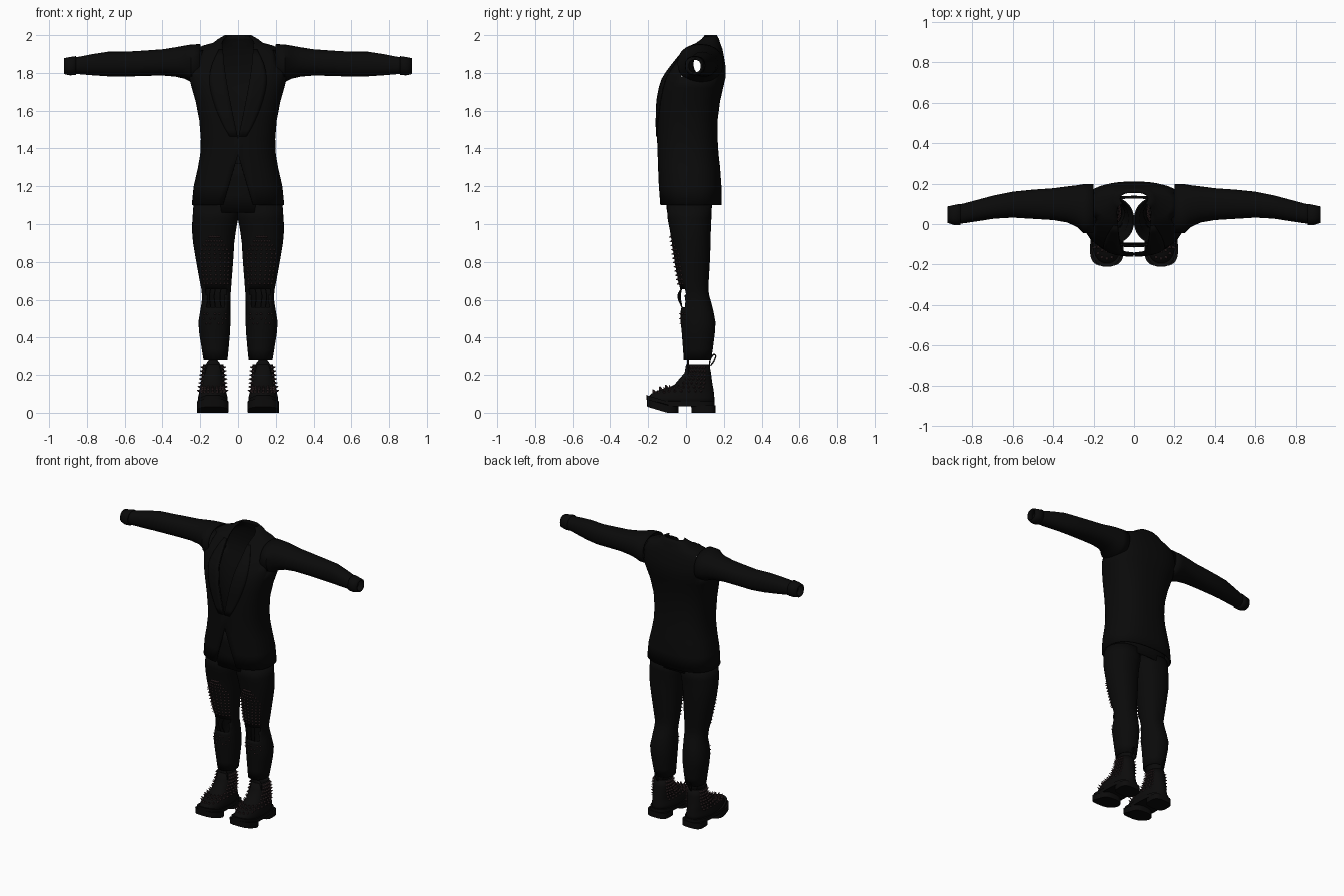
import bpy, bmesh, math
from mathutils import Vector

cube = bpy.data.objects.get("Cube")
if cube:
    bpy.data.objects.remove(cube, do_unlink=True)


def material(name, rgb):
    m = bpy.data.materials.new(name)
    m.use_nodes = True
    m.diffuse_color = (*rgb, 1)
    b = m.node_tree.nodes["Principled BSDF"]
    b.inputs["Base Color"].default_value = (*rgb, 1)
    b.inputs["Roughness"].default_value = 0.9
    return m


CLOTH = material("black cloth", (0.003, 0.003, 0.003))
LEATHER = material("black leather", (0.0035, 0.0033, 0.0033))
STUD = material("dark rose studs", (0.05, 0.028, 0.03))


def finish(name, bm, mat, thick=0, mirror=False, smooth=True):
    me = bpy.data.meshes.new(name)
    bm.to_mesh(me)
    bm.free()
    ob = bpy.data.objects.new(name, me)
    bpy.context.collection.objects.link(ob)
    me.materials.append(mat)
    if thick:
        s = ob.modifiers.new("thickness", 'SOLIDIFY')
        s.thickness, s.offset = thick, -1
    if mirror:
        ob.modifiers.new("mirror", 'MIRROR')
    if smooth:
        bpy.ops.object.select_all(action='DESELECT')
        ob.select_set(True)
        bpy.context.view_layer.objects.active = ob
        bpy.ops.object.shade_smooth_by_angle(angle=math.radians(40))
    return ob


def ring_point(ring, t, p=1.0, axis='z'):
    """Point on a superellipse ring (station, a0, a1, b0, b1); t = 0 is the front."""
    s, a0, a1, b0, b1 = ring[:5]
    bend = lambda v: math.copysign(abs(v) ** p, v)
    a = (a0 + a1) / 2 + (a1 - a0) / 2 * bend(math.sin(t))
    b = (b0 + b1) / 2 - (b1 - b0) / 2 * bend(math.cos(t))
    return Vector((a, b, s)) if axis == 'z' else Vector((s, a, b))


def between(rings, s):
    """Ring interpolated at station s."""
    for r, q in zip(rings, rings[1:]):
        if r[0] <= s <= q[0]:
            f = (s - r[0]) / (q[0] - r[0])
            return [u + (v - u) * f for u, v in zip(r, q)]
    return rings[-1]


def start_angle(ring, p):
    """Angle at which a front opening of half width ring[5] begins."""
    return math.asin(min(1, 2 * ring[5] / (ring[2] - ring[1])) ** (1 / p))


def loft(rings, p=1.0, axis='z', n=36, split=False, cap=False):
    bm = bmesh.new()
    rows = []
    for r in rings:
        t0 = start_angle(r, p) if split else 0
        count = n + 1 if split else n
        rows.append([bm.verts.new(ring_point(r, t0 + (math.tau - 2 * t0) * i / n, p, axis))
                     for i in range(count)])
    for a, b in zip(rows, rows[1:]):
        for i in range(n):
            j = i + 1 if split else (i + 1) % n
            bm.faces.new((a[i], a[j], b[j], b[i]))
    if cap:
        bm.faces.new(rows[0])
        bm.faces.new(rows[-1])
    bmesh.ops.remove_doubles(bm, verts=bm.verts, dist=0.0005)
    bmesh.ops.recalc_face_normals(bm, faces=bm.faces)
    return bm


def drop_faces(bm, rule):
    gone = [f for f in bm.faces if rule(f.calc_center_median())]
    bmesh.ops.delete(bm, geom=gone, context='FACES')


def studs(name, rings, spots, size, height, p=1.0):
    """Small spikes standing on a lofted surface at (station, angle) spots."""
    bm = bmesh.new()
    for s, t in spots:
        at = lambda ds, dt: ring_point(between(rings, s + ds), t + dt, p)
        c = at(0, 0)
        out = (at(0, .05) - at(0, -.05)).cross(at(.006, 0) - at(-.006, 0)).normalized()
        rot = out.to_track_quat('Z', 'Y').to_matrix().to_4x4()
        rot.translation = c + out * height * 0.4
        bmesh.ops.create_cone(bm, cap_ends=True, segments=6, radius1=size, radius2=size * .15,
                              depth=height, matrix=rot)
    return finish(name, bm, STUD, mirror=True, smooth=False)


def cord(name, points, radius, mat):
    cu = bpy.data.curves.new(name, 'CURVE')
    cu.dimensions, cu.bevel_depth, cu.bevel_resolution = '3D', radius, 1
    sp = cu.splines.new('BEZIER')
    sp.bezier_points.add(len(points) - 1)
    for b, c in zip(sp.bezier_points, points):
        b.co = c
        b.handle_left_type = b.handle_right_type = 'AUTO'
    cu.materials.append(mat)
    ob = bpy.data.objects.new(name, cu)
    bpy.context.collection.objects.link(ob)


# Jacket body: height, half width, front, back, half opening
body = [(z, -w, w, f, b, g) for z, w, f, b, g in (
    (1.10, .245, -.14, .188, .08), (1.2, .235, -.145, .187, .05), (1.3, .212, -.148, .18, .02),
    (1.37, .2, -.15, .172, 0), (1.45, .197, -.153, .167, 0), (1.55, .205, -.155, .167, .022),
    (1.65, .225, -.152, .18, .042), (1.72, .245, -.14, .196, .055), (1.78, .26, -.12, .21, .065),
    (1.84, .262, -.075, .208, .073), (1.89, .25, -.035, .2, .078), (1.925, .225, -.005, .193, .08),
    (1.945, .185, .02, .186, .082), (1.96, .13, .045, .18, .085), (1.98, .105, .07, .174, .08),
    (2.0, .07, .085, .163, .06))]
bm = loft(body, .8, split=True, n=48)
drop_faces(bm, lambda c: abs(c.x) > .19 and 1.77 < c.z < 1.92 and -.02 < c.y < .16)
finish("jacket_body", bm, CLOTH, thick=.01)

# Lapels: raised bands along the front opening
bm = bmesh.new()
rows = []
for k in range(13):
    ring = between(body, 1.46 + .46 * k / 12)
    t0 = start_angle(ring, .8)
    width = .42 * math.sin(math.pi * min(1, .12 + k / 15))
    row = [ring_point(ring, t0 + width * i / 4, .8) for i in range(5)]
    rows.append([bm.verts.new(v + Vector((0, -.006, .003))) for v in row])
for a, b in zip(rows, rows[1:]):
    for i in range(4):
        bm.faces.new((a[i], a[i + 1], b[i + 1], b[i]))
finish("lapels", bm, CLOTH, thick=.006, mirror=True)

# Sleeves and cuffs: distance, back to front span, height span
sleeve = [(.2, -.045, .197, 1.75, 1.953), (.25, -.045, .197, 1.752, 1.95),
          (.28, -.015, .192, 1.768, 1.945), (.33, .008, .186, 1.78, 1.936),
          (.4, .02, .177, 1.786, 1.925), (.5, .026, .17, 1.784, 1.918),
          (.6, .032, .16, 1.78, 1.912), (.69, .027, .142, 1.782, 1.912),
          (.78, .013, .118, 1.788, 1.898), (.84, .004, .102, 1.793, 1.886),
          (.88, .002, .093, 1.796, 1.88)]
finish("sleeves", loft(sleeve, .9, 'x', 28), CLOTH, thick=.008, mirror=True)
cuff = [(.858, -.006, .1, 1.789, 1.889), (.89, -.004, .094, 1.787, 1.884),
        (.922, .006, .087, 1.794, 1.878)]
finish("cuffs", loft(cuff, .85, 'x', 24), CLOTH, thick=.01, mirror=True)

# Trousers: seat and legs, torn open at the knee
seat = [(1.06, -.237, .237, -.1, .135), (1.15, -.222, .222, -.11, .14),
        (1.25, -.19, .19, -.115, .14), (1.32, -.18, .18, -.11, .135)]
finish("trouser_seat", loft(seat, .85), CLOTH, thick=.008)
leg = [(.28, .056, .182, -.012, .132), (.34, .05, .192, -.016, .142), (.42, .043, .205, -.022, .152),
       (.48, .04, .21, -.028, .156), (.54, .041, .2, -.028, .145), (.56, .041, .197, -.024, .14),
       (.59, .041, .192, -.02, .132), (.625, .04, .191, -.024, .122), (.655, .037, .194, -.03, .118),
       (.7, .034, .203, -.042, .12), (.8, .026, .221, -.06, .126), (.9, .02, .238, -.074, .13),
       (.96, .012, .243, -.084, .131), (1.0, .005, .243, -.092, .132), (1.03, -.001, .241, -.097, .134),
       (1.1, -.001, .236, -.1, .135)]
bm = loft(leg, .92)
drop_faces(bm, lambda c: .56 < c.z < .655 and c.y < -.002)
finish("trouser_legs", bm, CLOTH, thick=.008, mirror=True)

# Loose threads across the knee tear
for side in (-1, 1):
    for i, x in enumerate((.09, .12, .145)):
        cord("knee_thread", [(side * x, -.024, .66), (side * (x + .006), -.042 + .006 * i, .62),
                             (side * x, -.022, .56)], .003, CLOTH)

# Trouser studs
spots = []
for row in range(12):
    z = .685 + row * .0225
    reach = .8 if row < 8 else .8 - .15 * (row - 7)
    spots += [(z, t * reach / 3 - .02) for t in range(-3, 4)]
studs("thigh_studs", leg, spots, .0065, .012, .92)
spots = [(.475 + .025 * r, -.75 + .25 * c) for r in range(3) for c in range(7) if (r + c) % 3]
studs("shin_studs", leg, spots, .0055, .01, .92)

# Boots: upper, sole, heel, tongue and pull loop
boot = [(.05, .055, .213, -.203, .15), (.08, .055, .212, -.2, .15), (.1, .06, .207, -.185, .148),
        (.118, .066, .203, -.15, .146), (.135, .069, .2, -.09, .143), (.15, .07, .197, -.06, .14),
        (.18, .071, .193, -.035, .136), (.21, .073, .19, -.008, .132), (.255, .078, .184, 0, .124)]
finish("boot_uppers", loft(boot, .9), LEATHER, thick=.008, mirror=True)


def block(name, y0, y1, z0, z1, p, half=.083):
    c = .134
    bm = loft([(z0, c - half, c + half, y0, y1), (z1, c - half, c + half, y0 - .003, y1)], p, cap=True)
    for v in bm.verts:                     # toe spring
        v.co.z += max(0, -.1 - v.co.y) * .3
    finish(name, bm, LEATHER, mirror=True)


block("sole_welts", -.208, .152, .035, .06, .75)
block("sole_fronts", -.205, -.04, 0, .04, .7)
block("boot_heels", .03, .155, 0, .04, .6, .075)

bm = bmesh.new()
strip = [[bm.verts.new((.132 + w * i, .006 + .004 * abs(i), z)) for i in (-1, 0, 1)]
         for z, w in ((.19, .045), (.25, .042), (.27, .03), (.285, .018))]
for a, b in zip(strip, strip[1:]):
    for i in range(2):
        bm.faces.new((a[i], a[i + 1], b[i + 1], b[i]))
finish("boot_tongues", bm, LEATHER, thick=.006, mirror=True)
for side in (-1, 1):
    cord("pull_loop", [(side * .13, .122, .245), (side * .13, .134, .295), (side * .13, .152, .31),
                       (side * .13, .15, .28), (side * .13, .13, .25)], .004, LEATHER)

# Boot spikes on both flanks and over the toe
spots = [(.115 + .021 * r, s * (math.pi / 2 + .22 * (c - 2.5)))
         for r in range(7) for c in range(6) for s in (-1, 1)]
studs("flank_spikes", boot, spots, .0075, .016, .9)
spots = [(z, -.9 + 1.8 * i / 6) for z in (.108, .122, .131) for i in range(7)]
studs("toe_spikes", boot, spots, .008, .02, .9)
